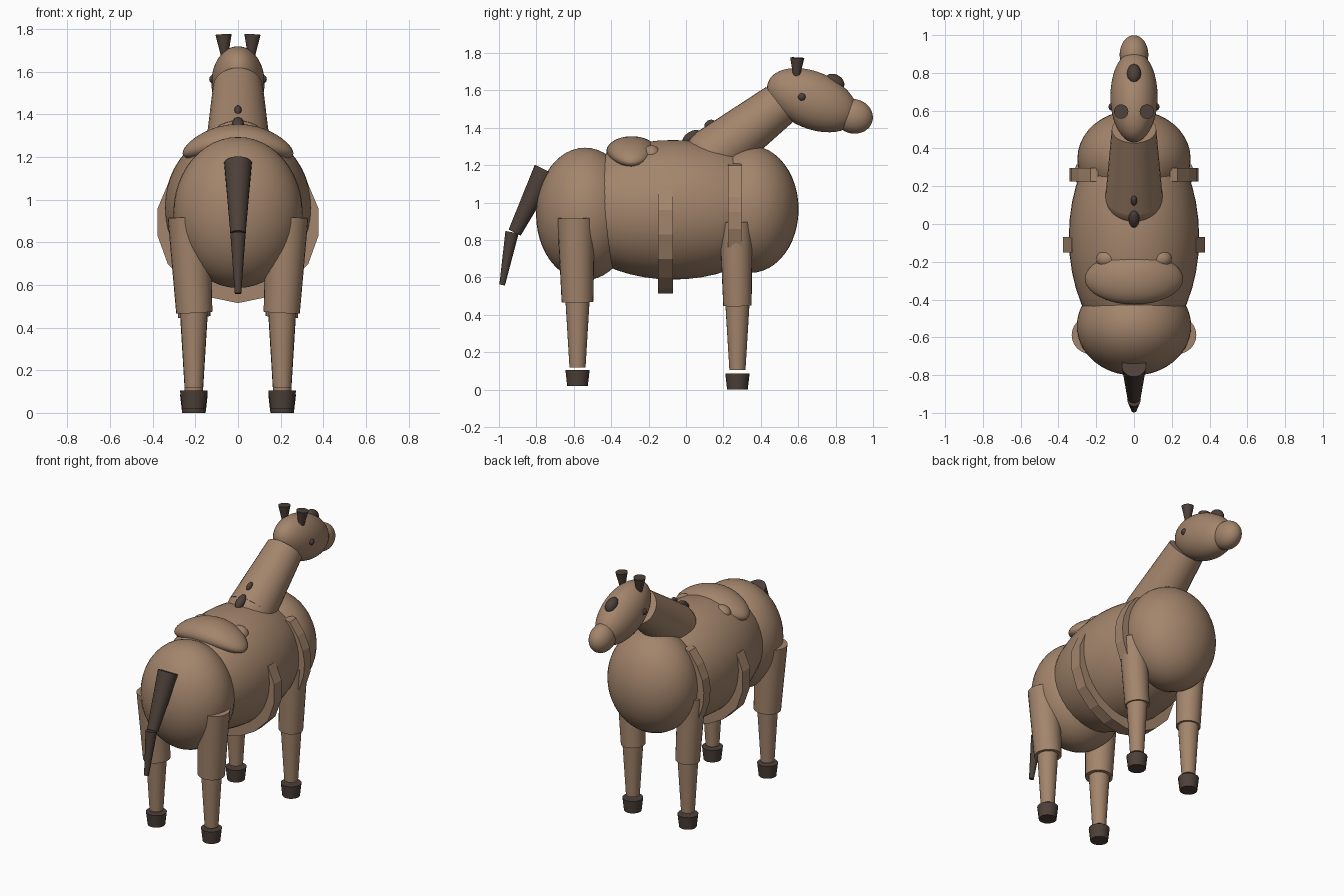
import bpy, bmesh, math
from mathutils import Vector

if "Cube" in bpy.data.objects:
    bpy.data.objects.remove(bpy.data.objects["Cube"])


def material(name, rgb):
    m = bpy.data.materials.new(name)
    m.diffuse_color = (*rgb, 1)
    m.use_nodes = True
    m.node_tree.nodes["Principled BSDF"].inputs["Base Color"].default_value = m.diffuse_color
    return m


TAN = material("tan", (0.37, 0.235, 0.15))
DARK = material("dark_brown", (0.075, 0.052, 0.041))


def finish(name, bm, mat, smooth=True):
    bmesh.ops.recalc_face_normals(bm, faces=bm.faces)
    me = bpy.data.meshes.new(name)
    bm.to_mesh(me)
    bm.free()
    ob = bpy.data.objects.new(name, me)
    bpy.context.collection.objects.link(ob)
    me.materials.append(mat)
    if smooth:
        bpy.ops.object.select_all(action='DESELECT')
        bpy.context.view_layer.objects.active = ob
        ob.select_set(True)
        bpy.ops.object.shade_smooth_by_angle(angle=math.radians(40))
    return ob


def ball(name, loc, radii, mat=TAN, tilt=0, bend=0):
    """Ellipsoid, tilted about x; bend droops its ends along x."""
    bm = bmesh.new()
    bmesh.ops.create_uvsphere(bm, u_segments=40, v_segments=24, radius=1)
    c, s = math.cos(tilt), math.sin(tilt)
    for v in bm.verts:
        x, y, z = (v.co[i] * radii[i] for i in range(3))
        z -= bend * x * x
        v.co = Vector((x, y * c - z * s, y * s + z * c)) + Vector(loc)
    return finish(name, bm, mat)


def cone(name, a, b, ra, rb, mat=TAN, seg=24):
    """Tapered capped cylinder from point a to point b."""
    a, b = Vector(a), Vector(b)
    bm = bmesh.new()
    bmesh.ops.create_cone(bm, cap_ends=True, segments=seg, radius1=ra,
                          radius2=rb, depth=(b - a).length)
    q = Vector((0, 0, 1)).rotation_difference((b - a).normalized())
    for v in bm.verts:
        v.co = q @ v.co + (a + b) / 2
    return finish(name, bm, mat)


def plate(name, outline, y0, y1, mat=TAN):
    """Flat xz outline extruded along y."""
    bm = bmesh.new()
    f = bm.faces.new([bm.verts.new((x, y0, z)) for x, z in outline])
    r = bmesh.ops.extrude_face_region(bm, geom=[f])
    for v in r["geom"]:
        if isinstance(v, bmesh.types.BMVert):
            v.co.y = y1
    return finish(name, bm, mat, smooth=False)


# Trunk
ball("barrel", (0, -0.07, 0.962), (0.345, 0.60, 0.373))
ball("chest", (0, 0.345, 0.965), (0.30, 0.257, 0.34))
ball("rump", (0, -0.54, 0.94), (0.303, 0.262, 0.354))

# Saddle pad with two small front lobes
ball("saddle", (0, -0.29, 1.275), (0.26, 0.135, 0.08), bend=0.85)

# Girth strap
side = [(0.33, 1.07), (0.377, 0.96), (0.377, 0.83), (0.33, 0.70),
        (0.23, 0.60), (0.12, 0.54)]
plate("girth_strap", side + [(0, 0.515)] + [(-x, z) for x, z in reversed(side)],
      -0.15, -0.07)

# Neck and head
ball("neck_base", (0, 0.14, 1.25), (0.152, 0.15, 0.15))
cone("neck", (0, 0.14, 1.25), (0, 0.50, 1.525), 0.152, 0.118, seg=32)
ball("head", (0, 0.675, 1.548), (0.125, 0.255, 0.152), tilt=math.radians(-23))
ball("muzzle", (0, 0.895, 1.462), (0.076, 0.105, 0.092), tilt=math.radians(-15))
ball("forelock", (0, 0.795, 1.645), (0.037, 0.055, 0.04), DARK, math.radians(-30))
ball("mane_lower", (0, 0.03, 1.35), (0.028, 0.055, 0.03), DARK, math.radians(32))
ball("mane_upper", (0, 0.125, 1.42), (0.016, 0.03, 0.02), DARK, math.radians(35))

# Tail
cone("tail_upper", (0, -0.75, 1.174), (0, -0.916, 0.84), 0.065, 0.036, DARK)
cone("tail_lower", (0, -0.93, 0.842), (0, -0.983, 0.56), 0.036, 0.015, DARK)

# Mirrored parts
for tag, s in (("left", -1), ("right", 1)):
    ball("saddle_lobe_" + tag, (s * 0.14, -0.185, 1.257), (0.06, 0.05, 0.05))
    ball("eye_" + tag, (s * 0.114, 0.62, 1.565), (0.021, 0.021, 0.021), DARK)
    cone("ear_" + tag, (s * 0.062, 0.59, 1.66), (s * 0.068, 0.595, 1.775),
         0.014, 0.038, DARK)
    # Curved shoulder strap
    plate("shoulder_strap_" + tag,
          [(s * x, z) for x, z in ((0.19, 1.21), (0.23, 1.20), (0.29, 1.12),
                                   (0.33, 1.03), (0.342, 0.95), (0.335, 0.86),
                                   (0.30, 0.76), (0.20, 0.75))], 0.225, 0.297)
    # Legs: y, joint height, shin bottom, hoof bottom, thigh radii
    for end, y, zt, knee, shin, hz, rt, rk in (
            ("rear", -0.58, 0.92, 0.47, 0.12, 0.02, 0.10, 0.085),
            ("front", 0.275, 0.90, 0.45, 0.105, 0.0, 0.088, 0.076)):
        n = end + "_" + tag
        cone("thigh_" + n, (s * 0.205, y, knee), (s * 0.23, y - 0.008, zt), rk, rt)
        cone("shin_" + n, (s * 0.207, y, shin), (s * 0.207, y, knee + 0.03),
             0.043, 0.066)
        cone("hoof_" + n, (s * 0.207, y, hz), (s * 0.207, y, hz + 0.086),
             0.055, 0.065, DARK, 16)
